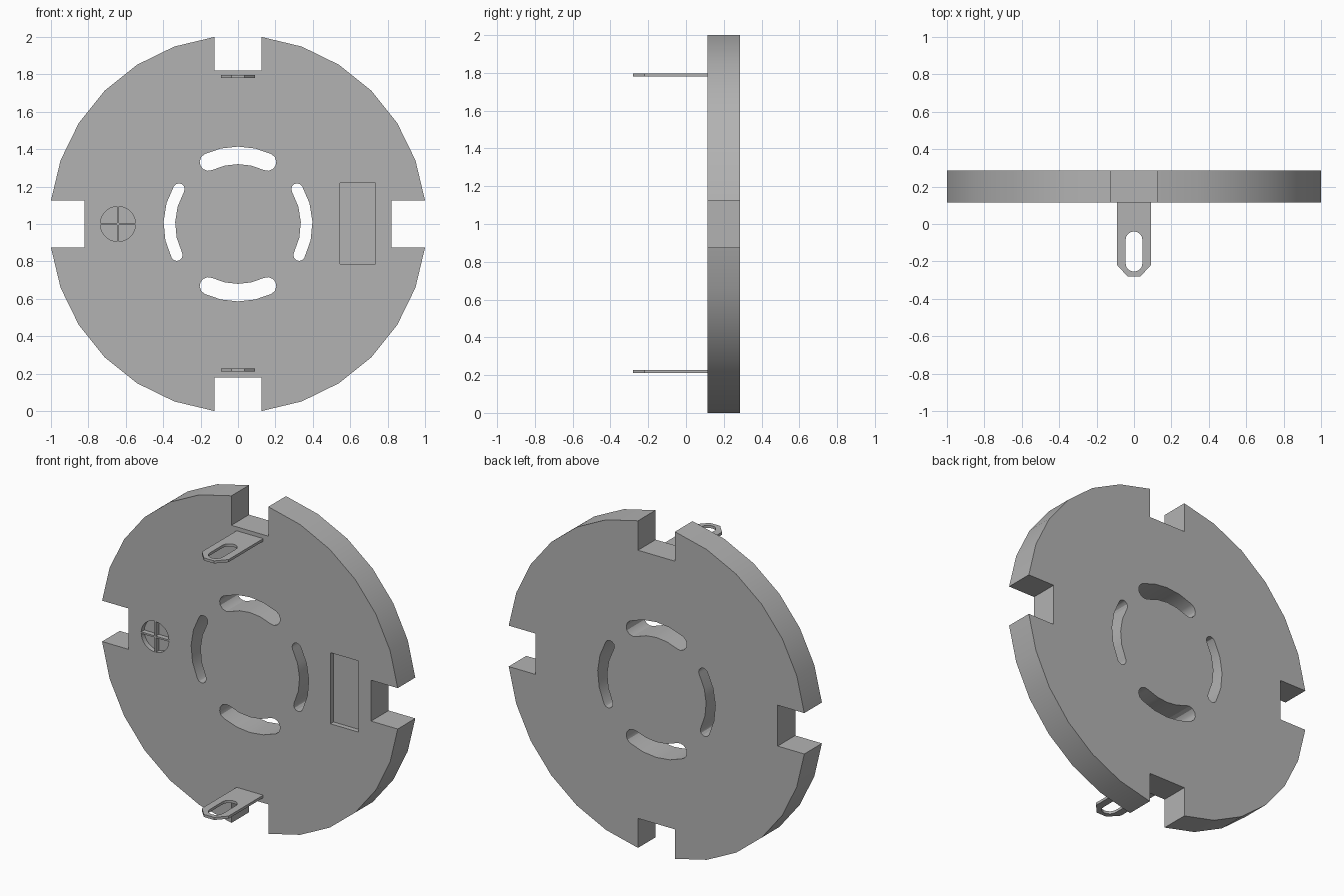
import bpy, bmesh
from math import sin, cos, pi, radians, asin
from mathutils import Vector

cube = bpy.data.objects.get("Cube")
if cube:
    bpy.data.objects.remove(cube, do_unlink=True)

grey = bpy.data.materials.new("light grey")
grey.use_nodes = True
COLOUR = (0.45, 0.45, 0.45, 1)
grey.diffuse_color = COLOUR
grey.node_tree.nodes["Principled BSDF"].inputs["Base Color"].default_value = COLOUR

FRONT, BACK, MID = 0.115, 0.285, 1.0


def prism(name, pts, start, end, upright=True):
    """Extrude an outline along y (upright, around the plate centre) or along z."""
    bm = bmesh.new()
    place = (lambda p: (p[0], start, p[1] + MID)) if upright else (lambda p: (p[0], p[1], start))
    face = bm.faces.new([bm.verts.new(place(p)) for p in pts])
    res = bmesh.ops.extrude_face_region(bm, geom=[face])
    move = Vector((0, end - start, 0) if upright else (0, 0, end - start))
    bmesh.ops.translate(bm, vec=move, verts=[v for v in res["geom"] if isinstance(v, bmesh.types.BMVert)])
    bmesh.ops.recalc_face_normals(bm, faces=bm.faces)
    mesh = bpy.data.meshes.new(name)
    bm.to_mesh(mesh)
    bm.free()
    mesh.materials.append(grey)
    obj = bpy.data.objects.new(name, mesh)
    bpy.context.collection.objects.link(obj)
    return obj


def select(obj):
    bpy.ops.object.select_all(action="DESELECT")
    obj.select_set(True)
    bpy.context.view_layer.objects.active = obj


def cut(obj, cutter):
    """Subtract the cutter, then discard it."""
    cutter.hide_render = True
    mod = obj.modifiers.new("cut", "BOOLEAN")
    mod.operation, mod.solver, mod.object = "DIFFERENCE", "EXACT", cutter
    select(obj)
    bpy.ops.object.modifier_apply(modifier=mod.name)
    bpy.data.objects.remove(cutter, do_unlink=True)


def arc(cx, cy, r, a0, a1, steps):
    angles = [a0 + (a1 - a0) * i / steps for i in range(steps + 1)]
    return [(cx + r * cos(a), cy + r * sin(a)) for a in angles]


def curved_slot(r, half, a0, a1):
    """Outline of an arc-shaped slot with round ends."""
    a0, a1 = radians(a0), radians(a1)
    end = arc(r * cos(a1), r * sin(a1), half, a1, a1 + pi, 6)
    begin = arc(r * cos(a0), r * sin(a0), half, a0 + pi, a0 + 2 * pi, 6)
    outer = arc(0, 0, r + half, a0, a1, 4)[1:-1]
    inner = arc(0, 0, r - half, a1, a0, 4)[1:-1]
    return outer + end + inner + begin


# Faceted disc with four square rim notches
R, NOTCH, DEPTH = 1.008, 0.125, 0.82
edge = asin(NOTCH / R)
quarter = [(DEPTH, NOTCH)] + arc(0, 0, R, edge, pi / 2 - edge, 6) + [(NOTCH, DEPTH)]
outline = []
for k in range(4):
    c, s = round(cos(k * pi / 2)), round(sin(k * pi / 2))
    outline += [(c * x - s * y, s * x + c * y) for x, y in quarter]
plate = prism("base_plate", outline, FRONT, BACK)

# Curved through slots: wide above and below, narrow at the sides
for half, a0, a1 in ((0.047, 64.5, 115.5), (0.047, 244.5, 295.5),
                     (0.031, -27, 30.5), (0.031, 149.5, 207)):
    cut(plate, prism("slot_cutter", curved_slot(0.367, half, a0, a1), FRONT - 0.1, BACK + 0.1))

# Shallow rectangular pocket
POCKET = FRONT + 0.03
cut(plate, prism("pocket_cutter", [(0.545, -0.215), (0.735, -0.215), (0.735, 0.22), (0.545, 0.22)],
                 FRONT - 0.1, POCKET))

# Round recess divided by a thin cross
cross, radius = 0.005, 0.094
a = asin(cross / radius)
for sx in (-1, 1):
    for sy in (-1, 1):
        sector = [(cross, cross)] + arc(0, 0, radius, a, pi / 2 - a, 8)
        cut(plate, prism("recess_cutter", [(-0.642 + sx * x, sy * y) for x, y in sector],
                         FRONT - 0.1, POCKET))

# Two mounting tabs with an elongated hole
tab_outline = [(-0.09, FRONT + 0.01), (-0.09, -0.22), (-0.035, -0.28),
               (0.035, -0.28), (0.09, -0.22), (0.09, FRONT + 0.01)]
hole = arc(0, -0.085, 0.045, 0, pi, 8) + arc(0, -0.21, 0.045, pi, 2 * pi, 8)
tabs = []
for name, z in (("upper_tab", 1.78), ("lower_tab", 0.211)):
    tab = prism(name, tab_outline, z, z + 0.016, upright=False)
    cut(tab, prism("hole_cutter", hole, z - 0.1, z + 0.1, upright=False))
    tabs.append(tab)

for obj in [plate] + tabs:
    select(obj)
    bpy.ops.object.shade_smooth_by_angle(angle=radians(30))
